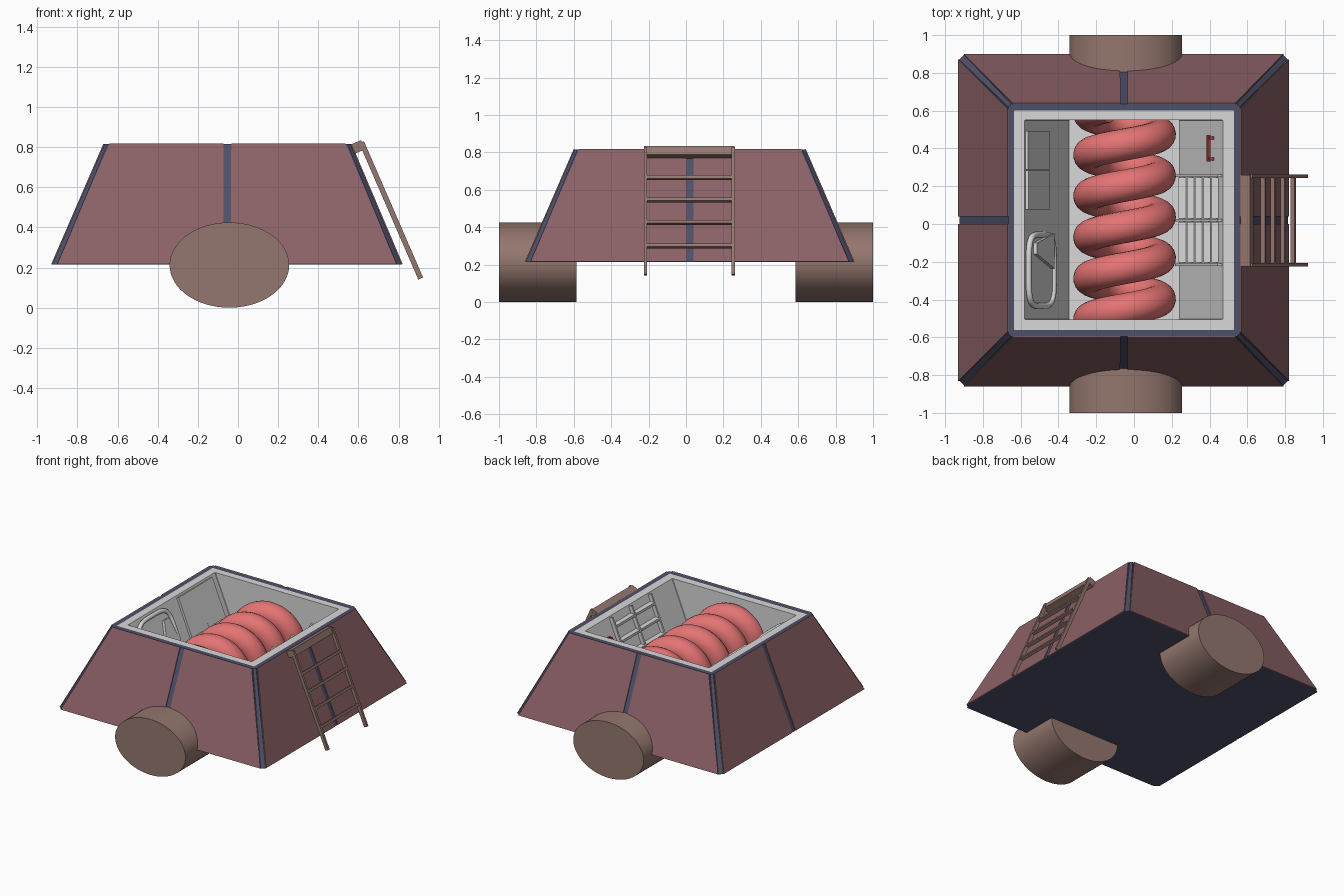
import bpy, bmesh, math
from mathutils import Vector, Matrix

if "Cube" in bpy.data.objects:
    bpy.data.objects.remove(bpy.data.objects["Cube"])


def material(name, rgb):
    m = bpy.data.materials.new(name)
    m.diffuse_color = (*rgb, 1)
    m.use_nodes = True
    m.node_tree.nodes["Principled BSDF"].inputs["Base Color"].default_value = m.diffuse_color
    return m


BLUE = material("slate blue", (0.076, 0.08, 0.141))
MAROON = material("dusty maroon", (0.258, 0.119, 0.133))
BROWN = material("warm brown", (0.296, 0.184, 0.156))
GREY = material("light grey", (0.69, 0.69, 0.69))
CORAL = material("coral", (0.78, 0.174, 0.174))
RED = material("dark red", (0.42, 0.05, 0.05))


def finish(name, bm, *mats):
    bmesh.ops.recalc_face_normals(bm, faces=bm.faces)
    me = bpy.data.meshes.new(name)
    bm.to_mesh(me)
    bm.free()
    for m in mats:
        me.materials.append(m)
    ob = bpy.data.objects.new(name, me)
    bpy.context.collection.objects.link(ob)
    return ob


def box(name, center, size, mat, tilt=0.0):
    bm = bmesh.new()
    mtx = (Matrix.Translation(center) @ Matrix.Rotation(tilt, 4, 'Y')
           @ Matrix.Diagonal((*size, 1)))
    bmesh.ops.create_cube(bm, size=1, matrix=mtx)
    return finish(name, bm, mat)


def plate(name, pts, offset, mat):
    """Thin prism: polygon pts pushed along the vector offset."""
    bm = bmesh.new()
    f = bm.faces.new([bm.verts.new(p) for p in pts])
    r = bmesh.ops.extrude_face_region(bm, geom=[f], use_keep_orig=True)
    bmesh.ops.translate(bm, vec=offset,
                        verts=[v for v in r["geom"] if isinstance(v, bmesh.types.BMVert)])
    return finish(name, bm, mat)


def tube(name, pts, radius, mat, cyclic=False, res=5):
    cu = bpy.data.curves.new(name, 'CURVE')
    cu.dimensions = '3D'
    cu.bevel_depth, cu.bevel_resolution, cu.use_fill_caps = radius, res, True
    sp = cu.splines.new('POLY')
    sp.points.add(len(pts) - 1)
    for p, co in zip(sp.points, pts):
        p.co = (*co, 1)
    sp.use_cyclic_u = cyclic
    sp.use_smooth = True
    cu.materials.append(mat)
    ob = bpy.data.objects.new(name, cu)
    bpy.context.collection.objects.link(ob)
    return ob


# Hull: nested chamfered rectangles joined into an open-topped trough
Z0, Z1, ZF = 0.215, 0.815, 0.25
BOT, TOP = (-0.925, 0.815, -0.855, 0.895), (-0.665, 0.56, -0.595, 0.635)
loops = [(BOT, Z0, 0.025), (TOP, Z1, 0.015),
         ((-0.635, 0.53, -0.56, 0.60), Z1, 0.003),
         ((-0.58, 0.47, -0.505, 0.55), Z1, 0.003),
         ((-0.345, 0.24, -0.505, 0.55), ZF, 0.003)]
bm = bmesh.new()
rings = []
for (a, b, c, d), z, k in loops:
    xy = [(a + k, c), (b - k, c), (b, c + k), (b, d - k),
          (b - k, d), (a + k, d), (a, d - k), (a, c + k)]
    rings.append([bm.verts.new((x, y, z)) for x, y in xy])
bm.faces.new(rings[0])
for i in range(4):
    for j in range(8):
        n = (j + 1) % 8
        f = bm.faces.new((rings[i][j], rings[i][n], rings[i + 1][n], rings[i + 1][j]))
        f.material_index = int(i >= 2)
bm.faces.new(rings[-1]).material_index = 1
finish("hull", bm, BLUE, GREY)

# Maroon cladding: two panels on each sloped side, leaving trim strips bare


def corners(r, z):
    a, b, c, d = r
    return [Vector(p) for p in ((a, c, z), (b, c, z), (b, d, z), (a, d, z))]


lo, hi = corners(BOT, Z0), corners(TOP, Z1)
for i, side in enumerate(("front", "right", "back", "left")):
    j = (i + 1) % 4
    u = (lo[j] - lo[i]).normalized()
    nrm = u.cross(hi[i] - lo[i]).normalized()
    if nrm.z < 0:
        nrm.negate()
    lm, hm = (lo[i] + lo[j]) / 2, (hi[i] + hi[j]) / 2
    e, g = u * 0.024, u * 0.019
    plate(side + "_panel_a", [lo[i] + e, lm - g, hm - g, hi[i] + e], nrm * 0.006, MAROON)
    plate(side + "_panel_b", [lm + g, lo[j] - e, hi[j] - e, hm + g], nrm * 0.006, MAROON)

# Oval drums at front and back
for name, y in (("front_drum", -0.7925), ("back_drum", 0.7925)):
    bm = bmesh.new()
    mtx = (Matrix.Translation((-0.043, y, 0.2125)) @ Matrix.Diagonal((0.298, 1, 0.2125, 1))
           @ Matrix.Rotation(math.pi / 2, 4, 'X'))
    bmesh.ops.create_cone(bm, cap_ends=True, segments=64, radius1=1, radius2=1,
                          depth=0.415, matrix=mtx)
    for f in bm.faces:
        f.smooth = len(f.verts) == 4
    finish(name, bm, BROWN)

# Coil running front to back inside the trough
pitch, R = 0.218, 0.187
helix = []
for i in range(-36, 265):
    a = i * math.tau / 54
    helix.append((-0.05 + R * math.cos(a), 0.475 - pitch * a / math.tau,
                  0.505 + R * math.sin(a)))
tube("coil", helix, 0.085, CORAL, res=8)

# Outside ladder on the right
T = -math.radians(23.45)
upv, outv = Vector((math.sin(T), 0, math.cos(T))), Vector((math.cos(T), 0, -math.sin(T)))
mid = Vector((0.763, 0.018, 0.485))
for name, y in (("ladder_rail_front", -0.2345), ("ladder_rail_back", 0.2345)):
    box(name, mid + Vector((0, y, 0)), (0.026, 0.018, 0.74), BROWN, T)
for i, z in enumerate((0.665, 0.545, 0.425, 0.30)):
    box(f"ladder_rung_{i + 1}", mid + upv * ((z - mid.z) / upv.z), (0.024, 0.46, 0.018), BROWN, T)
box("ladder_bracket", (0.598, 0.018, 0.801), (0.055, 0.485, 0.05), BROWN, T)

# Inner walls: s runs down the slope from the rim, h stands off the wall
W = math.atan2(0.2325, Z1 - ZF)


def wall(side, y, s, h=0.0):
    x = s * math.sin(W) + h * math.cos(W)
    z = Z1 - s * math.cos(W) + h * math.sin(W)
    return Vector((-0.58 + x if side < 0 else 0.47 - x, y, z))


# Left wall: two cabinet panels, a shelf and a rounded hatch
for name, y, h in (("cabinet_panel_back", 0.39, 0.004), ("cabinet_panel_front", 0.18, 0.008)):
    box(name, wall(-1, y, 0.165, h), (0.02, 0.205, 0.30), GREY, -W)
box("cabinet_shelf", (-0.485, 0.18, 0.54), (0.06, 0.20, 0.03), GREY)
frame = []
for i in range(48):
    a = math.tau * i / 48
    c, s = math.cos(a), math.sin(a)
    frame.append(wall(-1, -0.245 + 0.19 * math.copysign(abs(c) ** 0.5, c),
                      0.205 + 0.175 * math.copysign(abs(s) ** 0.5, s), 0.012))
tube("hatch_frame", frame, 0.016, GREY, cyclic=True, res=3)
off = wall(-1, 0, 0, 0.008) - wall(-1, 0, 0)
plate("hatch_panel", [p - off for p in frame], off, GREY)
plate("hatch_wedge", [wall(-1, -0.16, 0.10), wall(-1, -0.10, 0.10),
                      wall(-1, -0.05, 0.34), wall(-1, -0.235, 0.34)], off * 4, GREY)

# Right wall: double set of steps between three rails
for i, y in enumerate((-0.215, 0.02, 0.255)):
    box(f"step_rail_{i + 1}", wall(1, y, 0.30, 0.012), (0.03, 0.014, 0.58), GREY, W)
for k, y in enumerate((-0.0975, 0.1375)):
    for i in range(5):
        p = wall(1, y, 0.07 + i * 0.115)
        box(f"step_{k + 1}_{i + 1}", p + Vector((-0.012, 0, 0)), (0.04, 0.215, 0.02), GREY)

# Small red grab handle on the right wall
box("handle_bar", wall(1, 0.40, 0.14, 0.025), (0.014, 0.14, 0.022), RED, W)
for i, y in enumerate((0.345, 0.455)):
    box(f"handle_post_{i + 1}", wall(1, y, 0.14, 0.012), (0.03, 0.016, 0.035), RED, W)
